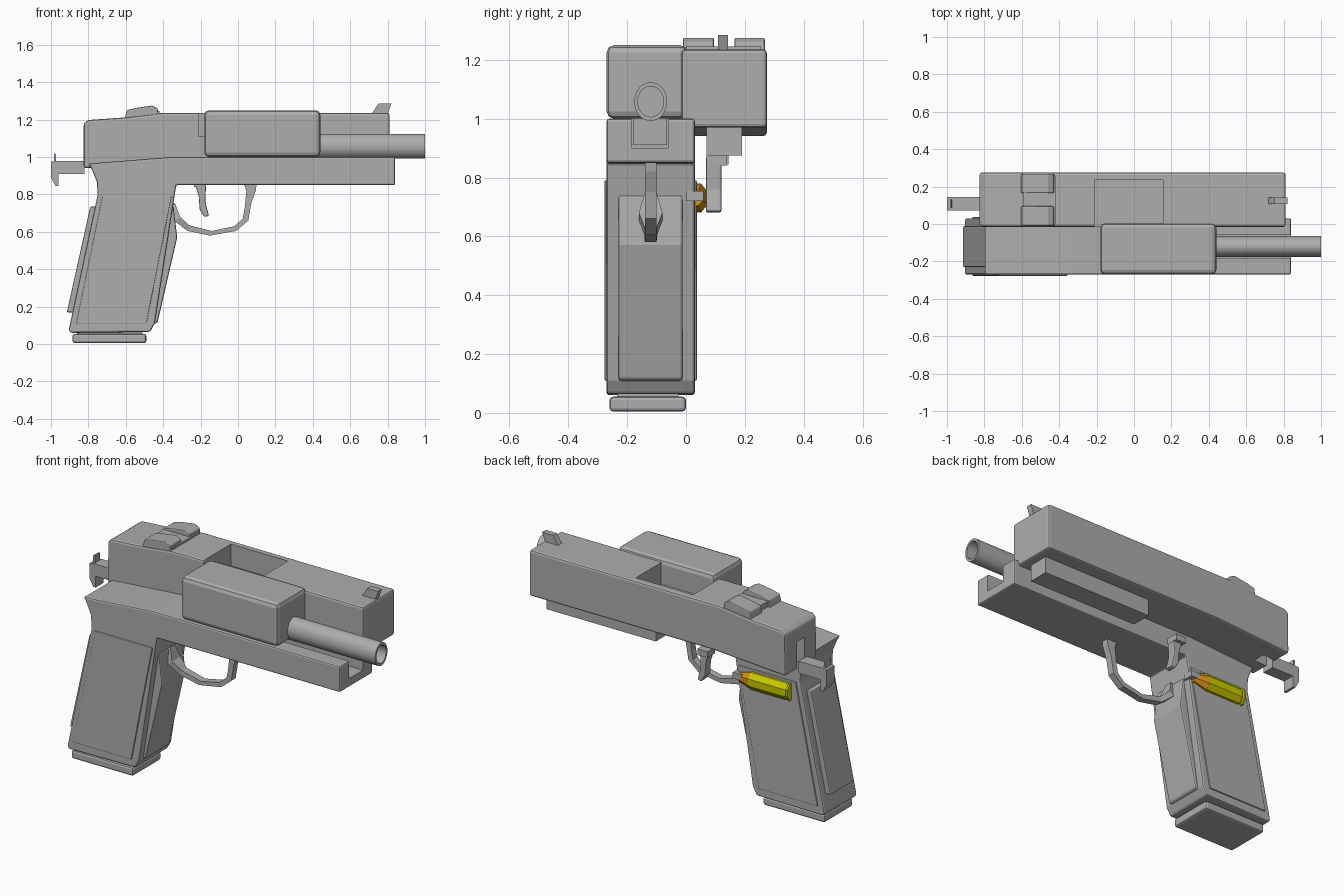
import bpy, bmesh, math
from mathutils import Vector

if "Cube" in bpy.data.objects:
    bpy.data.objects.remove(bpy.data.objects["Cube"])


def material(name, rgb):
    m = bpy.data.materials.new(name)
    m.diffuse_color = (*rgb, 1)
    m.use_nodes = True
    m.node_tree.nodes["Principled BSDF"].inputs["Base Color"].default_value = m.diffuse_color
    return m


GREY = material("grey metal", (0.42, 0.42, 0.42))
BRASS = material("yellow brass", (0.6, 0.6, 0.0))
COPPER = material("orange copper", (0.7, 0.29, 0.01))


def finish(name, bm, mat=GREY, bevel=0, seg=2):
    bmesh.ops.recalc_face_normals(bm, faces=bm.faces)
    me = bpy.data.meshes.new(name)
    bm.to_mesh(me)
    bm.free()
    ob = bpy.data.objects.new(name, me)
    bpy.context.collection.objects.link(ob)
    me.materials.append(mat)
    if bevel:
        b = ob.modifiers.new("bevel", 'BEVEL')
        b.width, b.segments, b.limit_method = bevel, seg, 'ANGLE'
        b.angle_limit = math.radians(40)
    return ob


def prism(name, pts, y0, y1, mat=GREY, bevel=0):
    """Side profile (x, z) extruded from y0 to y1."""
    bm = bmesh.new()
    f = bm.faces.new([bm.verts.new((x, y0, z)) for x, z in pts])
    r = bmesh.ops.extrude_face_region(bm, geom=[f])
    vs = [v for v in r['geom'] if isinstance(v, bmesh.types.BMVert)]
    bmesh.ops.translate(bm, vec=(0, y1 - y0, 0), verts=vs)
    return finish(name, bm, mat, bevel)


def box(name, x0, x1, y0, y1, z0, z1, bevel=0, mat=GREY):
    return prism(name, [(x0, z0), (x1, z0), (x1, z1), (x0, z1)], y0, y1, mat, bevel)


def cut(ob, cutter):
    m = ob.modifiers.new("cut", 'BOOLEAN')
    m.operation, m.object, m.solver = 'DIFFERENCE', cutter, 'EXACT'
    cutter.hide_render = True
    cutter.hide_set(True)


def loft(name, rings, mat=GREY, caps=True):
    """Joins equal-length rings of points into a skin."""
    bm = bmesh.new()
    vr = [[bm.verts.new(p) for p in r] for r in rings]
    n = len(vr[0])
    for a, b in zip(vr, vr[1:]):
        for i in range(n):
            j = (i + 1) % n
            bm.faces.new((a[i], a[j], b[j], b[i]))
    if caps:
        bm.faces.new(vr[0])
        bm.faces.new(vr[-1])
    return finish(name, bm, mat)


def oval(x, y, z, ry, rz, n, turn=0.0):
    return [(x, y + ry * math.cos(turn + 2 * math.pi * i / n),
             z + rz * math.sin(turn + 2 * math.pi * i / n)) for i in range(n)]


# Frame with grip, and the open channel along its top
frame = prism("frame", [(.84, .85), (.84, 1.0), (-.36, 1.0), (-.80, .965), (-.78, .93),
                        (-.755, .87), (-.75, .80), (-.905, .075), (-.895, .06),
                        (-.47, .065), (-.445, .11), (-.33, .85)], -.27, .03, bevel=.012)
cut(frame, box("channel_cutter", -.17, .95, -.185, -.06, .90, 1.1))

# Raised grip panels on both sides
panel = [(-.865, .11), (-.49, .11), (-.355, .79), (-.725, .79)]
for side, y0, y1 in (("near", -.277, -.26), ("far", .02, .037)):
    prism("grip_panel_" + side, panel, y0, y1, bevel=.004)

# Straps at the front and back of the grip
prism("front_strap", [(-.47, .10), (-.43, .115), (-.325, .57), (-.345, .74), (-.40, .74)],
      -.23, -.012, bevel=.008)
prism("back_strap", [(-.915, .17), (-.79, .735), (-.74, .735), (-.86, .17)],
      -.23, -.012, bevel=.006)

# Magazine base
box("magazine_base", -.885, -.49, -.26, 0, .005, .055, bevel=.012)
box("magazine_body", -.86, -.51, -.235, -.025, .04, .12)

# Trigger guard: (outer x, z, inner x, z, half width)
guard = [(.10, .86, .03, .86, .02), (.095, .82, .045, .82, .02), (.07, .75, .035, .72, .02),
         (.055, .66, .025, .67, .02), (-.01, .605, -.02, .63, .02),
         (-.15, .58, -.14, .605, .02), (-.27, .605, -.26, .635, .022),
         (-.335, .655, -.31, .68, .04), (-.36, .74, -.335, .75, .02)]
loft("trigger_guard", [[(a, -.12 - w, b), (a, -.12 + w, b), (c, -.12 + w, d), (c, -.12 - w, d)]
                       for a, b, c, d, w in guard])

# Trigger
prism("trigger", [(-.235, .87), (-.17, .87), (-.175, .76), (-.155, .685), (-.18, .68),
                  (-.205, .72), (-.21, .79)], .068, .12, bevel=.006)
box("trigger_pivot", -.235, -.17, .07, .14, .84, .875)

# Barrel block and barrel tube
box("barrel_block", -.18, .44, -.27, .005, 1.0, 1.25, bevel=.025)
box("barrel_lug", -.1, .3, -.18, -.065, .91, 1.01)
C = (-.12, 1.058)
barrel = loft("barrel", [oval(.40, *C, .056, .066, 32), oval(1.0, *C, .056, .066, 32),
                         oval(1.0, *C, .044, .052, 32), oval(.50, *C, .044, .052, 32)])
bpy.context.view_layer.objects.active = barrel
barrel.select_set(True)
bpy.ops.object.shade_smooth_by_angle(angle=math.radians(35))
barrel.select_set(False)

# Slide with ejection port and hammer slot
slide = prism("slide", [(.81, .97), (.81, 1.235), (-.41, 1.235), (-.60, 1.212), (-.80, 1.198),
                        (-.825, 1.18), (-.825, .94), (-.36, .97)], -.015, .275, bevel=.012)
cut(slide, box("port_cutter", -.21, .155, -.1, .235, 1.11, 1.4))
cut(slide, box("hammer_slot_cutter", -.95, -.74, .095, .165, .85, 1.10))
box("slide_lug", .06, .76, .07, .19, .875, .98)

# Sights: base, two humps, and the front blade
box("rear_sight_base", -.59, -.42, .0, .255, 1.2, 1.245)
hump = [(-.605, 1.205), (-.595, 1.25), (-.55, 1.262), (-.46, 1.275), (-.43, 1.26), (-.425, 1.225)]
for i, (y0, y1) in enumerate(((-.01, .095), (.165, .268))):
    prism("rear_sight_%d" % i, hump, y0, y1, bevel=.006)
prism("front_sight", [(.715, 1.23), (.75, 1.285), (.82, 1.285), (.80, 1.23)], .108, .142)

# Hammer with spur
prism("hammer", [(-.82, .91), (-.82, .98), (-.97, .98), (-1.0, .975), (-1.0, .89), (-.975, .845),
                 (-.96, .845), (-.96, .91)], .072, .145)
prism("hammer_spur", [(-.985, .97), (-.972, .97), (-.975, 1.02), (-.985, 1.02)], .085, .132)

# Magazine catch and the loose round
box("magazine_catch", -.40, -.34, .0, .06, .72, .755)
T = math.pi / 8
Y, Z = .035, .73
loft("round_case", [oval(-.70, Y, Z, .043, .053, 8, T), oval(-.69, Y, Z, .043, .053, 8, T),
                    oval(-.685, Y, Z, .037, .047, 8, T), oval(-.67, Y, Z, .043, .053, 8, T),
                    oval(-.45, Y, Z, .043, .053, 8, T)], BRASS)
loft("round_tip", [oval(-.45, Y, Z, .042, .052, 8, T), oval(-.37, Y, Z, .022, .027, 8, T)], COPPER)
